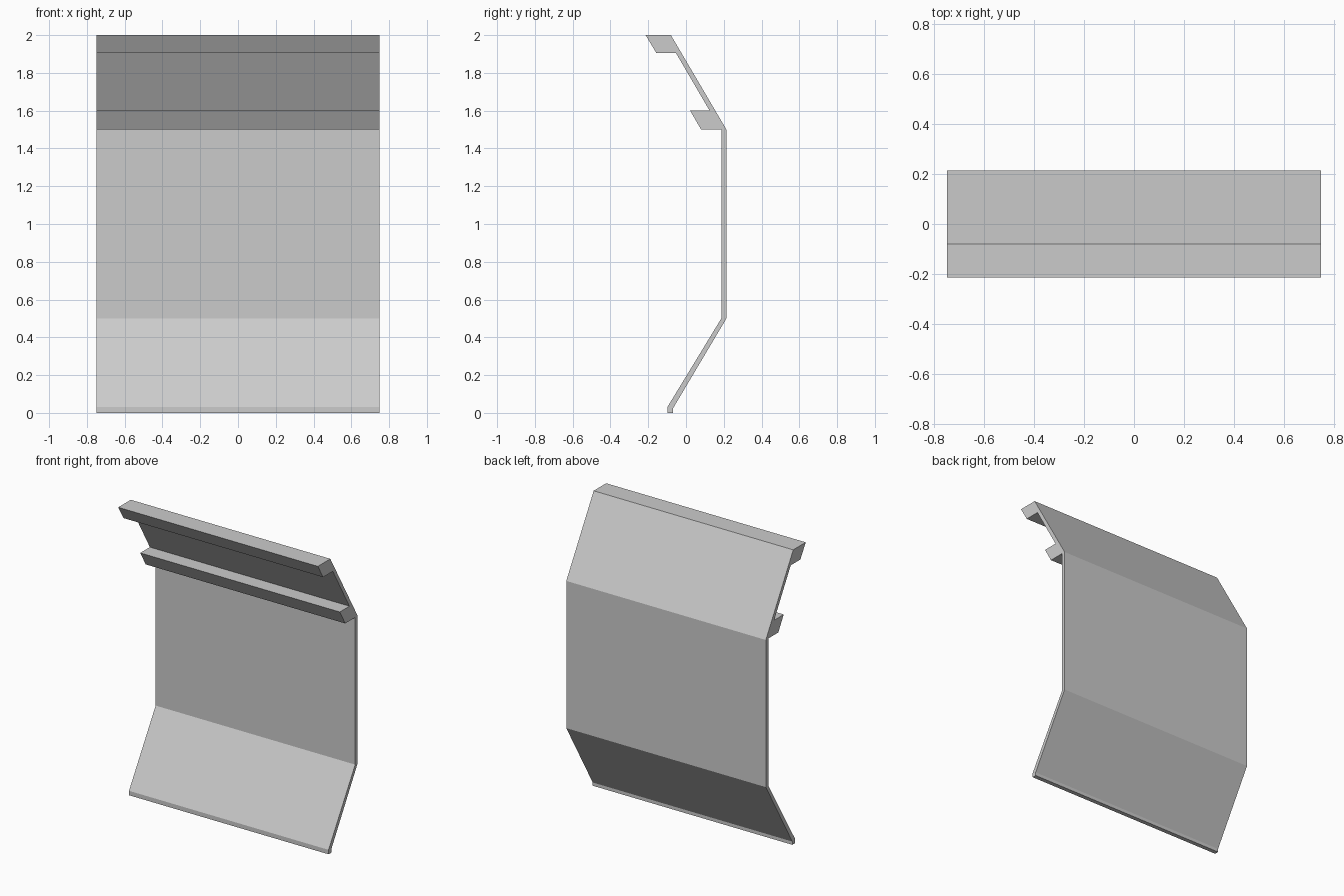
import bpy, bmesh

if "Cube" in bpy.data.objects:
    bpy.data.objects.remove(bpy.data.objects["Cube"])

HALF_WIDTH = 0.75

# Side profile (y, z): back skin going up, then front skin with two rails going down
back_skin = [(-0.07, 0), (-0.07, 0.022), (0.214, 0.5), (0.214, 1.5), (-0.08, 2.0)]
top_rail = [(-0.214, 2.0), (-0.157, 1.905), (-0.053, 1.905)]
lower_rail = [(0.125, 1.6), (0.022, 1.6), (0.08, 1.5), (0.187, 1.5)]
front_skin = [(0.187, 0.5), (-0.099, 0.03), (-0.099, 0)]


def extrude_profile(name, points, half_width):
    """Make a closed solid by extruding a (y, z) outline along x."""
    bm = bmesh.new()
    face = bm.faces.new([bm.verts.new((-half_width, y, z)) for y, z in points])
    result = bmesh.ops.extrude_face_region(bm, geom=[face], use_keep_orig=True)
    moved = [v for v in result["geom"] if isinstance(v, bmesh.types.BMVert)]
    bmesh.ops.translate(bm, verts=moved, vec=(2 * half_width, 0, 0))
    bmesh.ops.recalc_face_normals(bm, faces=bm.faces)
    mesh = bpy.data.meshes.new(name)
    bm.to_mesh(mesh)
    bm.free()
    obj = bpy.data.objects.new(name, mesh)
    bpy.context.collection.objects.link(obj)
    return obj


# Bent wall panel with its two integral front rails
extrude_profile("bent_wall_panel", back_skin + top_rail + lower_rail + front_skin, HALF_WIDTH)
